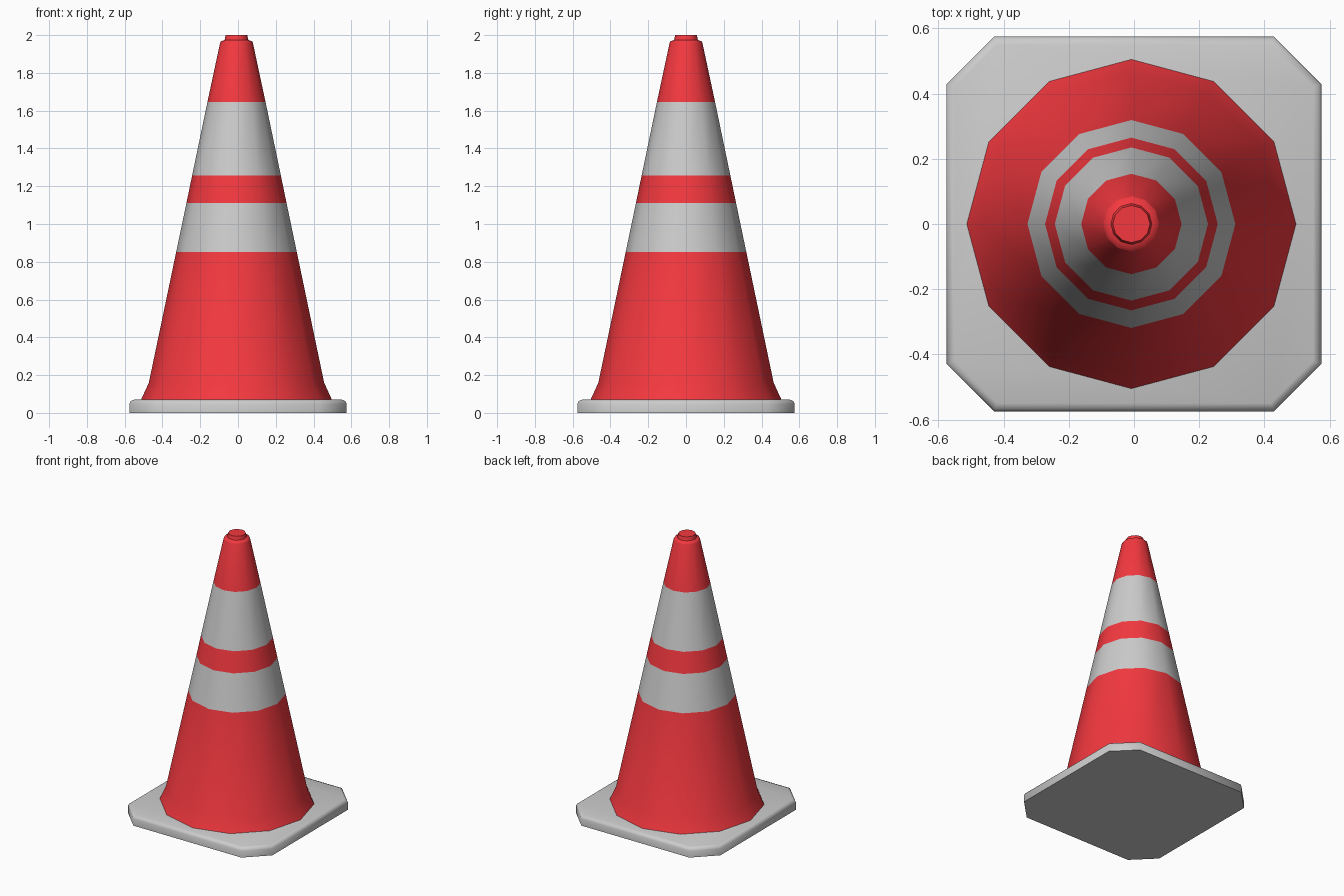
import bpy, bmesh, math

if "Cube" in bpy.data.objects:
    bpy.data.objects.remove(bpy.data.objects["Cube"])

SIDES = 12
CX = -0.008

red = bpy.data.materials.new("red_plastic")
red.diffuse_color = (0.9, 0.04, 0.05, 1)
red.use_nodes = True
red.node_tree.nodes["Principled BSDF"].inputs["Base Color"].default_value = red.diffuse_color


def loft(name, rings, mat=None, cap_bottom=False, cap_top=False, angle=50):
    """Skin a stack of equally sized point rings."""
    bm = bmesh.new()
    loops = [[bm.verts.new(p) for p in ring] for ring in rings]
    n = len(loops[0])
    for a, b in zip(loops, loops[1:]):
        for i in range(n):
            j = (i + 1) % n
            bm.faces.new((a[i], a[j], b[j], b[i]))
    if cap_bottom:
        bm.faces.new(loops[0][::-1])
    if cap_top:
        bm.faces.new(loops[-1])
    me = bpy.data.meshes.new(name)
    bm.to_mesh(me)
    bm.free()
    ob = bpy.data.objects.new(name, me)
    bpy.context.collection.objects.link(ob)
    if mat:
        me.materials.append(mat)
    bpy.ops.object.select_all(action='DESELECT')
    ob.select_set(True)
    bpy.context.view_layer.objects.active = ob
    bpy.ops.object.shade_smooth_by_angle(angle=math.radians(angle))
    return ob


def circle(r, z):
    return [(CX + r * math.cos(2 * math.pi * i / SIDES),
             r * math.sin(2 * math.pi * i / SIDES), z) for i in range(SIDES)]


def octagon(inset, z):
    h, c = 0.575 - inset, 0.43 - inset * 0.41
    return [(h, -c, z), (h, c, z), (c, h, z), (-c, h, z),
            (-h, c, z), (-h, -c, z), (-c, -h, z), (c, -h, z)]


# Square base plate with cut corners and rounded upper edge
loft("base_plate", [octagon(0, 0), octagon(0, 0.048), octagon(0.007, 0.063),
                    octagon(0.025, 0.07)], None, True, True)

# Cone body sections, from flared foot to stepped tip
sections = [
    ("cone_foot", [(0.506, 0.068), (0.464, 0.16), (0.319, 0.853)], red),
    ("lower_band", [(0.319, 0.853), (0.265, 1.111)], None),
    ("middle_cone", [(0.265, 1.111), (0.235, 1.256)], red),
    ("upper_band", [(0.235, 1.256), (0.154, 1.645)], None),
    ("cone_tip", [(0.154, 1.645), (0.087, 1.958), (0.083, 1.967),
                  (0.063, 1.974), (0.057, 2.0)], red),
]
for name, profile, mat in sections:
    loft(name, [circle(r, z) for r, z in profile], mat,
         cap_bottom=name == "cone_foot", cap_top=name == "cone_tip")
